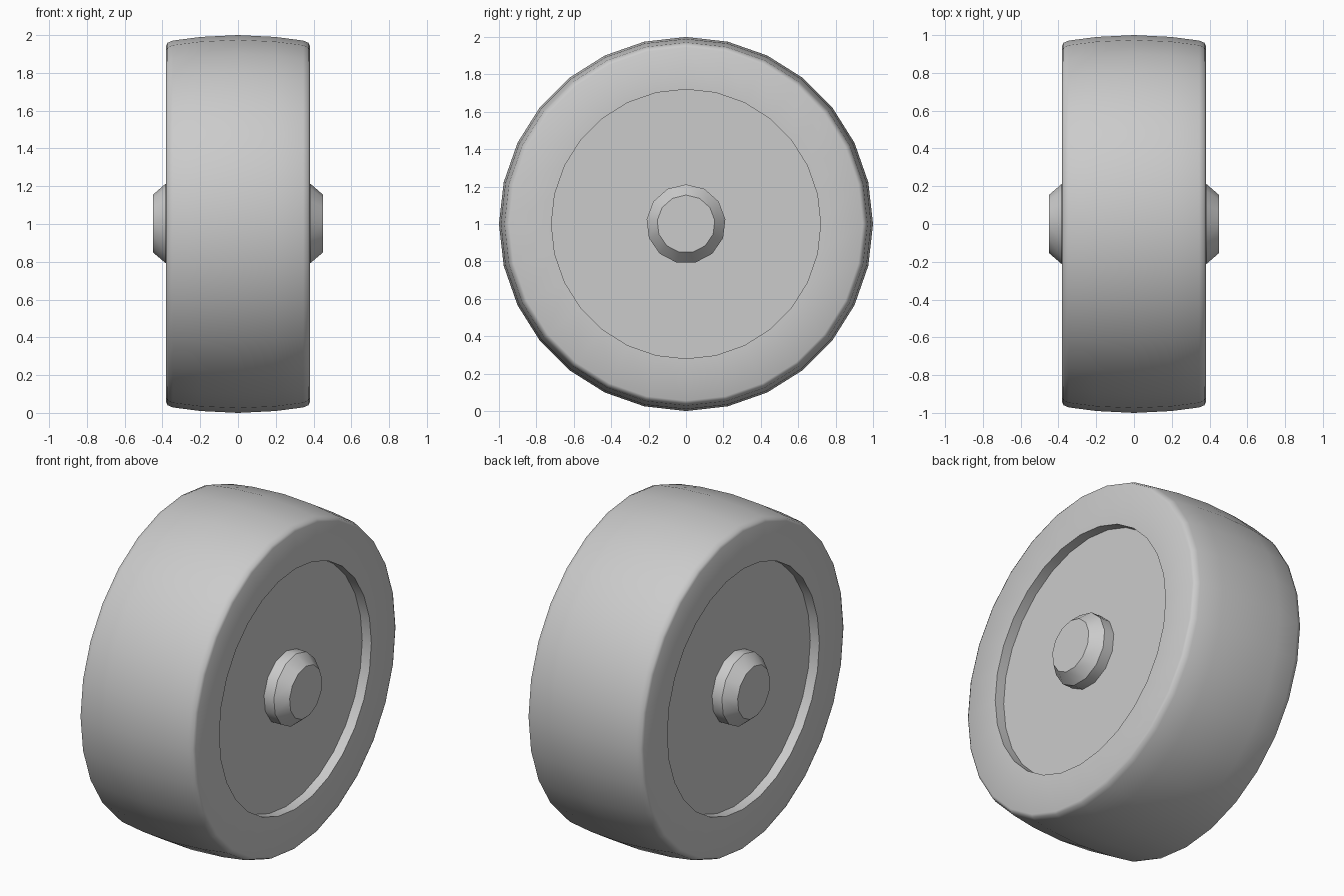
import bpy
import math

cube = bpy.data.objects.get("Cube")
if cube:
    bpy.data.objects.remove(cube, do_unlink=True)

# Single plain grey
grey = bpy.data.materials.new("grey")
grey.use_nodes = True
colour = (0.6, 0.6, 0.6, 1)
grey.diffuse_color = colour
grey.node_tree.nodes["Principled BSDF"].inputs["Base Color"].default_value = colour


def lathe(name, profile, sides, sharp_angle):
    """Spin (x, radius) points round the axle; zero radius closes the end."""
    verts, rings, faces = [], [], []
    for x, r in profile:
        count = sides if r > 0 else 1
        rings.append(range(len(verts), len(verts) + count))
        for i in range(count):
            a = math.tau * i / sides
            verts.append((x, r * math.sin(a), 1 + r * math.cos(a)))
    for a, b in zip(rings, rings[1:]):
        for i in range(sides):
            j = (i + 1) % sides
            quad = [a[i % len(a)], a[j % len(a)], b[j % len(b)], b[i % len(b)]]
            faces.append(list(dict.fromkeys(quad)))
    mesh = bpy.data.meshes.new(name)
    mesh.from_pydata(verts, [], faces)
    mesh.materials.append(grey)
    obj = bpy.data.objects.new(name, mesh)
    bpy.context.collection.objects.link(obj)
    bpy.ops.object.select_all(action="DESELECT")
    obj.select_set(True)
    bpy.context.view_layer.objects.active = obj
    bpy.ops.object.shade_smooth_by_angle(angle=math.radians(sharp_angle))
    return obj


RECESS_X, RECESS_R = 0.32, 0.72

# Crowned tyre with rounded shoulders and a recess wall on each side
half = [(RECESS_X, RECESS_R), (0.38, RECESS_R), (0.38, 0.945),
        (0.372, 0.96), (0.345, 0.971), (0.2, 0.99)]
mirrored = [(-x, r) for x, r in half]
lathe("tyre", mirrored + [(0, 1.0)] + half[::-1], 28, 40)

# Flat wheel disc and stubby chamfered hub on each side
for side, label in ((1, "left"), (-1, "right")):
    disc = [(side * RECESS_X, RECESS_R), (side * RECESS_X, 0)]
    hub = [(side * x, r) for x, r in
           ((RECESS_X, 0.212), (0.385, 0.212), (0.45, 0.155), (0.45, 0))]
    if side > 0:
        disc, hub = disc[::1], hub[::1]
    for part, profile, sides in (("disc", disc, 28), ("hub", hub, 13)):
        obj = lathe(f"{label}_{part}", profile, sides, 32)
        if side < 0:
            obj.data.flip_normals()
